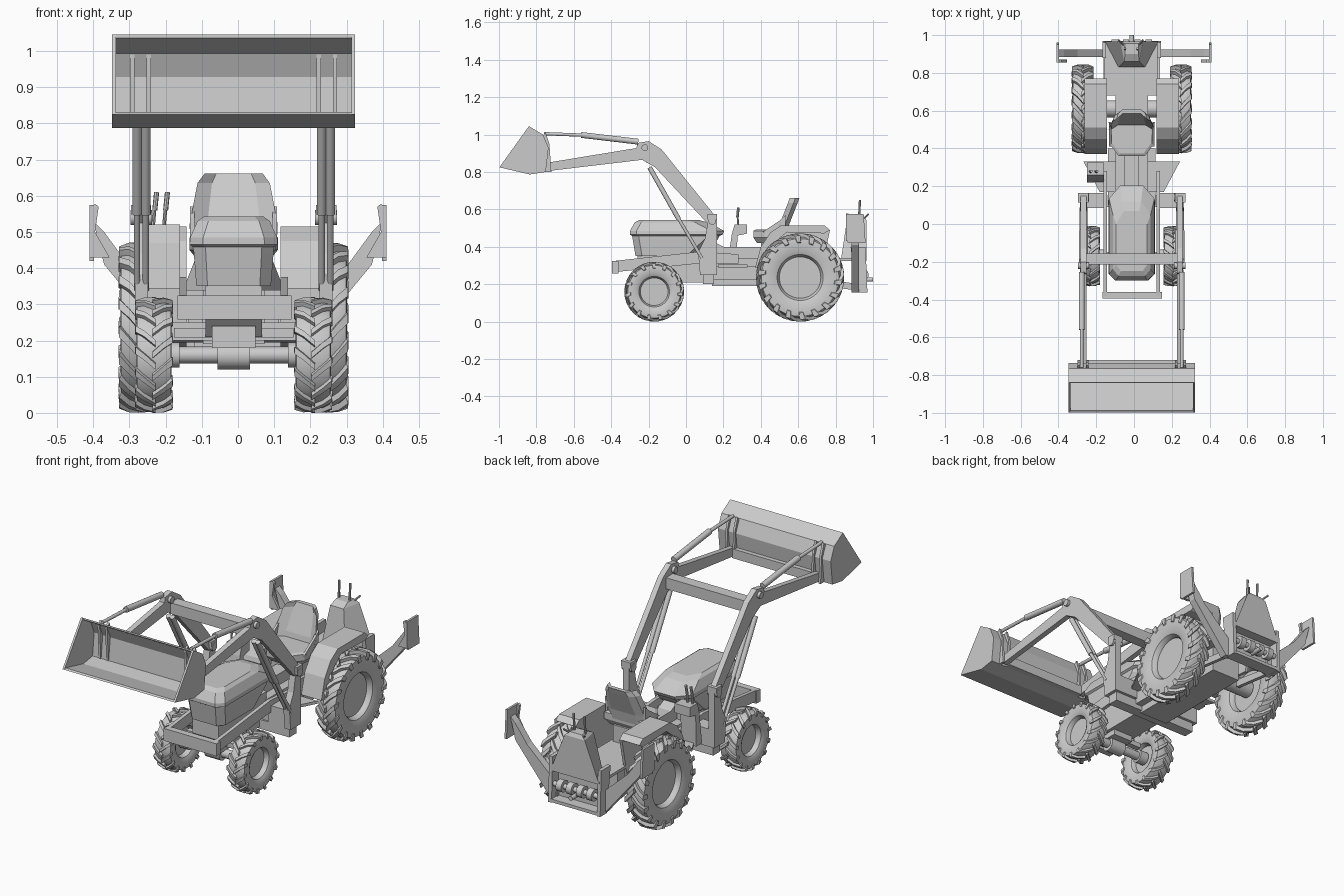
import bpy, bmesh, math
from mathutils import Vector

if "Cube" in bpy.data.objects:
    bpy.data.objects.remove(bpy.data.objects["Cube"], do_unlink=True)

grey = bpy.data.materials.new("plain_grey")
grey.use_nodes = True
grey.diffuse_color = (0.6, 0.6, 0.6, 1)
bsdf = next(n for n in grey.node_tree.nodes if n.type == 'BSDF_PRINCIPLED')
bsdf.inputs["Base Color"].default_value = (0.6, 0.6, 0.6, 1)
CX = -0.012  # centre line of the tractor


def finish(name, bm, smooth=False):
    bmesh.ops.recalc_face_normals(bm, faces=bm.faces)
    me = bpy.data.meshes.new(name)
    bm.to_mesh(me)
    bm.free()
    me.materials.append(grey)
    ob = bpy.data.objects.new(name, me)
    bpy.context.collection.objects.link(ob)
    if smooth:
        bpy.ops.object.select_all(action='DESELECT')
        ob.select_set(True)
        bpy.context.view_layer.objects.active = ob
        bpy.ops.object.shade_smooth_by_angle(angle=math.radians(35))
    return ob


def add_loft(bm, rings):
    rows = [[bm.verts.new(p) for p in r] for r in rings]
    n = len(rows[0])
    for a, b in zip(rows, rows[1:]):
        for i in range(n):
            j = (i + 1) % n
            bm.faces.new((a[i], a[j], b[j], b[i]))
    bm.faces.new(rows[0])
    bm.faces.new(rows[-1])


def loft(name, rings, smooth=False):
    bm = bmesh.new()
    add_loft(bm, rings)
    return finish(name, bm, smooth)


def prism(name, yz, x0, x1):
    return loft(name, [[(x, y, z) for y, z in yz] for x in (x0, x1)])


def box(name, x0, x1, y0, y1, z0, z1):
    return prism(name, [(y0, z0), (y1, z0), (y1, z1), (y0, z1)], x0, x1)


def rod(name, p, q, r, n=12):
    p, q = Vector(p), Vector(q)
    d = (q - p).normalized()
    u = d.orthogonal().normalized()
    v = d.cross(u)
    arc = [2 * math.pi * i / n for i in range(n)]
    return loft(name, [[c + r * (u * math.cos(a) + v * math.sin(a)) for a in arc]
                       for c in (p, q)], n > 6)


def polar(x, r, a, c):
    return (x, c[1] + r * math.cos(a), c[2] + r * math.sin(a))


def wheel(name, c, r, hw, rim, lugs):
    # Tyre and recessed rim are turned about the axle
    half = [(.25, 0), (.25, rim * .9), (.45, rim * .92), (.72, rim),
            (.88, rim * 1.2), (.92, r * .8), (.88, r * .88), (.5, r * .92)]
    prof = [(-x, q) for x, q in half] + [(x, q) for x, q in reversed(half)]
    bm = bmesh.new()
    n = 48
    add_loft(bm, [[polar(c[0] + x * hw, max(q, .004), 2 * math.pi * i / n, c)
                   for i in range(n)] for x, q in prof])
    # Staggered chevron tread bars
    for s in (-1, 1):
        for i in range(lugs):
            a0 = 2 * math.pi * (i + (.5 if s > 0 else 0)) / lugs
            rings = []
            for x, q, bx, bq, da, w in ((-.08, 1, -.08, .88, 0, .05), (.5, .995, .45, .87, -.17, .055),
                                        (.97, .95, .8, .83, -.29, .065), (1, .8, .8, .76, -.32, .05)):
                a = a0 + da
                rings.append([polar(c[0] + s * hw * bx, r * bq, a - w * 1.4, c),
                              polar(c[0] + s * hw * x, r * q, a - w, c),
                              polar(c[0] + s * hw * x, r * q, a + w, c),
                              polar(c[0] + s * hw * bx, r * bq, a + w * 1.4, c)])
            add_loft(bm, rings)
    finish(name, bm, True)


# Hood: stacked outlines with chamfered corners
def outline(y0, y1, hw, z):
    pts = [(-.7, y0), (.7, y0), (1, y0 + .035), (1, y1 - .07), (.5, y1), (-.5, y1), (-1, y1 - .07), (-1, y0 + .035)]
    return [(CX + x * hw, y, z) for x, y in pts]


loft("hood", [outline(-.27, .07, .103, .35), outline(-.285, .17, .11, .44),
              outline(-.288, .18, .111, .458), outline(-.3, .195, .122, .465),
              outline(-.3, .205, .12, .485), outline(-.275, .12, .1, .53),
              outline(-.25, .07, .082, .543)])
prism("engine_block", [(-.26, .27), (-.2, .21), (.15, .21), (.15, .38), (-.26, .36)], CX - .078, CX + .078)
box("transmission", CX - .085, CX + .085, .14, .72, .19, .34)
prism("tunnel", [(.12, .3), (.12, .44), (.2, .4), (.42, .4), (.42, .3)], CX - .038, CX + .038)

# Chassis
box("front_bumper", CX - .155, CX + .16, -.395, -.36, .258, .325)
rod("front_axle", (CX - .2, -.17, .16), (CX + .2, -.17, .16), .023, 16)
rod("axle_hub", (CX - .045, -.17, .158), (CX + .045, -.17, .158), .038, 16)
box("axle_beam", CX - .165, CX + .165, -.19, -.16, .208, .235)
rod("rear_axle", (CX - .24, .61, .24), (CX + .24, .61, .24), .045, 16)
box("loader_crossbar", CX - .255, CX + .255, .09, .15, .2, .25)
box("axle_support", CX - .06, CX + .06, -.24, -.1, .18, .24)

for s, side in ((-1, "right"), (1, "left")):
    def X(o):
        return CX + s * o

    wheel("front_wheel_" + side, (X(.22), -.17, .16), .16, .053, .082, 15)
    wheel("rear_wheel_" + side, (X(.26), .61, .236), .236, .058, .123, 18)
    rod("front_hub_" + side, (X(.15), -.17, .16), (X(.2), -.17, .16), .035, 16)
    prism("frame_rail_" + side, [(-.38, .265), (-.38, .325), (.08, .375), (.28, .36), (.28, .31), (.06, .31)], X(.13), X(.15))
    box("lower_rail_" + side, X(.085), X(.125), .1, .4, .225, .295)
    loft("floor_plate_" + side, [[(X(.08), .17, z), (X(.17), .17, z), (X(.255), .33, z), (X(.08), .33, z)]
                                 for z in (.29, .305)])

    # Fender: arched top with an inner wall
    outer = [(.37, .29), (.4, .4), (.45, .475), (.51, .515), (.74, .515), (.77, .49)]
    inner = [(.74, .472), (.54, .478), (.48, .43), (.44, .37), (.41, .29)]
    prism("fender_" + side, outer + inner, X(.135), X(.25))
    prism("fender_wall_" + side, outer + [(.72, .26)], X(.13), X(.145))

    # Loader post, arm and cylinders
    prism("loader_post_" + side, [(.075, .25), (.165, .25), (.165, .55), (.125, .57), (.1, .44), (.065, .37)],
          X(.237), X(.273))
    box("post_bracket_" + side, X(.13), X(.27), .085, .165, .25, .345)
    prism("loader_arm_" + side, [(.16, .56), (-.13, .92), (-.2, .965), (-.26, .955), (-.265, .928), (-.74, .85),
                                 (-.74, .805), (-.235, .865), (-.165, .825), (.115, .525)], X(.24), X(.27))
    rod("arm_pivot_" + side, (X(.225), .14, .54), (X(.285), .14, .54), .022)
    box("pivot_collar_" + side, X(.228), X(.284), .115, .165, .545, .575)
    rod("elbow_pivot_" + side, (X(.225), -.22, .93), (X(.285), -.22, .93), .018)
    for k in (.243, .267):
        rod("lift_cylinder_" + side, (X(k), -.195, .825), (X(k), -.04, .55), .013)
        rod("lift_piston_" + side, (X(k), -.05, .568), (X(k), .085, .34), .009)
    rod("bucket_cylinder_" + side, (X(.265), -.255, .962), (X(.265), -.56, .998), .016)
    rod("bucket_piston_" + side, (X(.265), -.55, .997), (X(.265), -.76, 1.005), .009)
    for k in (.235, .28):
        prism("bucket_bracket_" + side, [(-.76, .8), (-.72, .8), (-.73, .95), (-.75, 1.01), (-.77, .99)],
              X(k - .006), X(k + .006))

    # Stabilizer leg with foot pad
    loft("stabilizer_leg_" + side, [[(s * .12, y, .165), (s * .16, y, .155), (s * .37, y, .41), (s * .4, y, .53),
                                     (s * .37, y, .5), (s * .3, y, .405), (s * .12, y, .24)] for y in (.885, .925)])
    loft("stabilizer_pad_" + side, [[(s * .355, y, .43), (s * .41, y, .43), (s * .41, y, .56),
                                     (s * .396, y, .578), (s * .385, y, .57), (s * .395, y, .5)]
                                    for y in (.855, .87)])
    loft("pad_plate_" + side, [[(s * x, y0, z0), (s * x, y1, z0), (s * x, y1 - .01, z1), (s * x, y0 - .01, z1)]
                               for x, y0, y1, z0, z1 in ((.398, .865, .96, .42, .575), (.41, .865, .96, .42, .575))])

    # Rear frame sides and lower links
    prism("rear_frame_side_" + side, [(.91, .155), (.97, .155), (.96, .4), (.88, .4)], X(.135), X(.155))
    prism("rear_link_" + side, [(.65, .2), (.93, .165), (.93, .2), (.65, .24)], X(.13), X(.15))

box("arm_crossbeam", CX - .25, CX + .25, -.215, -.155, .85, .91)

# Bucket: bent shell between end plates
shell = [(-.998, .825), (-.835, .787), (-.75, .8), (-.735, .93), (-.765, 1.0), (-.84, 1.045)]
inside = [(y + (-.85 - y) * .07, z + (.91 - z) * .07) for y, z in shell]
prism("bucket_shell", shell + inside[::-1], CX - .335, CX + .335)
for s in (-1, 1):
    prism("bucket_end", shell, CX + s * .325, CX + s * .336)
box("bucket_rear_bar", CX - .24, CX + .24, -.75, -.72, .8, .85)

# Seat: pan, curved back and side wings
loft("seat_pan", [[(CX + x * k, .46 + (y - .46) * k, z) for x, y in
                   ((-.07, .36), (.07, .36), (.115, .42), (.122, .54), (-.122, .54), (-.115, .42))]
                  for k, z in ((.8, .42), (1, .45), (1, .485), (.88, .492))])
loft("seat_back", [[(CX - hw, y - .03, z), (CX - hw * .6, y, z), (CX + hw * .6, y, z), (CX + hw, y - .03, z),
                    (CX + hw * .9, y + .0, z), (CX + hw * .6, y + .022, z), (CX - hw * .6, y + .022, z),
                    (CX - hw * .9, y + .0, z)]
                   for hw, y, z in ((.118, .515, .45), (.122, .53, .52), (.1, .575, .635), (.08, .585, .662))])
for s in (-1, 1):
    prism("seat_wing", [(.41, .48), (.53, .48), (.535, .57), (.5, .54)], CX + s * .108, CX + s * .12)
box("seat_mount", CX - .07, CX + .07, .4, .54, .33, .43)

# Loader control stand with two levers
prism("control_stand", [(.22, .29), (.27, .29), (.275, .46), (.325, .47), (.325, .52), (.26, .52), (.245, .47)],
      -.25, -.16)
for x in (-.235, -.205):
    rod("loader_lever", (x, .28, .51), (x + .005, .275, .57), .005, 8)
    rod("lever_grip", (x + .005, .275, .56), (x + .01, .28, .61), .007, 8)

# Rear platform, open gear frame and control tower
box("rear_platform", CX - .145, CX + .14, .68, .965, .325, .34)
box("rear_frame_floor", CX - .14, CX + .14, .9, .97, .158, .175)
box("rear_frame_wall", CX - .14, CX + .14, .9, .912, .17, .33)
loft("control_tower", [[(CX - w, y0, z), (CX + w, y0, z), (CX + w * k, y1, z), (CX - w * k, y1, z)]
                       for w, k, y0, y1, z in ((.07, 2, .83, .965, .34), (.04, 1.5, .86, .965, .54),
                                               (.035, 1, .9, .955, .56))])
for x in (-.035, .03):
    rod("tower_lever", (CX + x, .925, .55), (CX + x, .93, .65), .006, 8)
    rod("side_lever", (CX + x, .94, .54), (CX + x * 2, .975, .575), .005, 8)
rod("gear_shaft", (CX - .135, .945, .25), (CX + .135, .945, .25), .014)
for x in (-.09, -.03, .03, .09):
    rod("gear_block", (CX + x - .016, .945, .25), (CX + x + .016, .945, .25), .032)
rod("drawbar_pin", (CX, .93, .225), (CX, 1.0, .225), .012)
